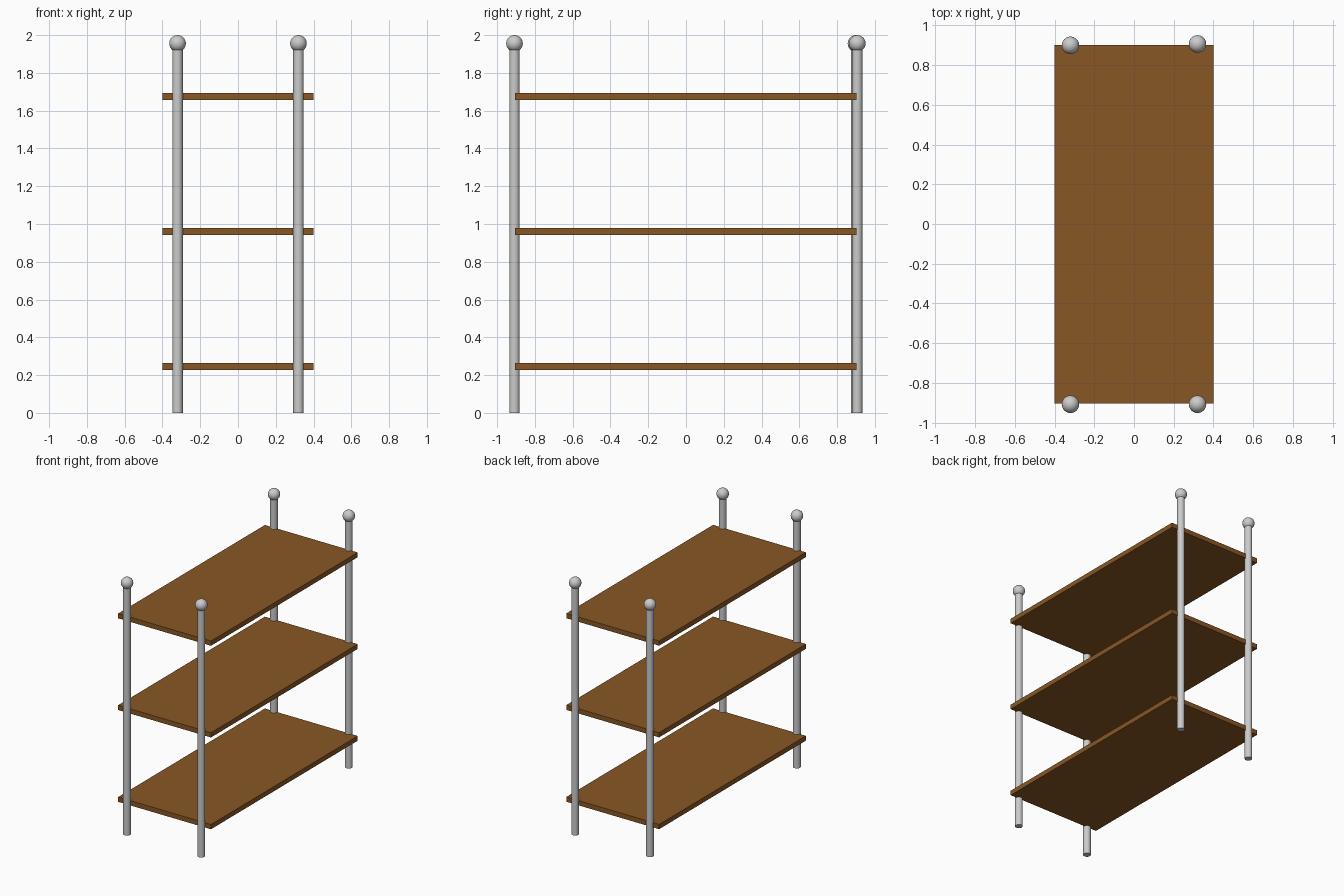
import bpy
from math import radians

if "Cube" in bpy.data.objects:
    bpy.data.objects.remove(bpy.data.objects["Cube"])

wood = bpy.data.materials.new("wood")
wood.diffuse_color = (0.25, 0.095, 0.018, 1)
wood.use_nodes = True
wood.node_tree.nodes["Principled BSDF"].inputs["Base Color"].default_value = wood.diffuse_color


def smooth(obj):
    bpy.ops.object.select_all(action='DESELECT')
    obj.select_set(True)
    bpy.context.view_layer.objects.active = obj
    bpy.ops.object.shade_smooth_by_angle(angle=radians(40))


# Three wooden shelf boards
for label, z in (("lower", 0.246), ("middle", 0.961), ("upper", 1.675)):
    bpy.ops.mesh.primitive_cube_add(size=1, location=(0, -0.001, z))
    shelf = bpy.context.object
    shelf.name = label + "_shelf"
    shelf.scale = (0.8, 1.806, 0.037)
    bpy.ops.object.transform_apply(location=False, rotation=False, scale=True)
    shelf.data.materials.append(wood)

# Four corner posts, each topped with a ball
POST_HEIGHT, POST_RADIUS, BALL_RADIUS = 1.956, 0.0275, 0.044
corners = {
    "front_left": (-0.32, -0.908),
    "front_right": (0.32, -0.908),
    "back_left": (-0.32, 0.90),
    "back_right": (0.32, 0.907),
}
for label, (x, y) in corners.items():
    bpy.ops.mesh.primitive_cylinder_add(vertices=32, radius=POST_RADIUS, depth=POST_HEIGHT,
                                        location=(x, y, POST_HEIGHT / 2))
    post = bpy.context.object
    post.name = label + "_post"
    smooth(post)

    bpy.ops.mesh.primitive_uv_sphere_add(segments=32, ring_count=16, radius=BALL_RADIUS,
                                         location=(x, y, POST_HEIGHT))
    ball = bpy.context.object
    ball.name = label + "_ball_finial"
    smooth(ball)
